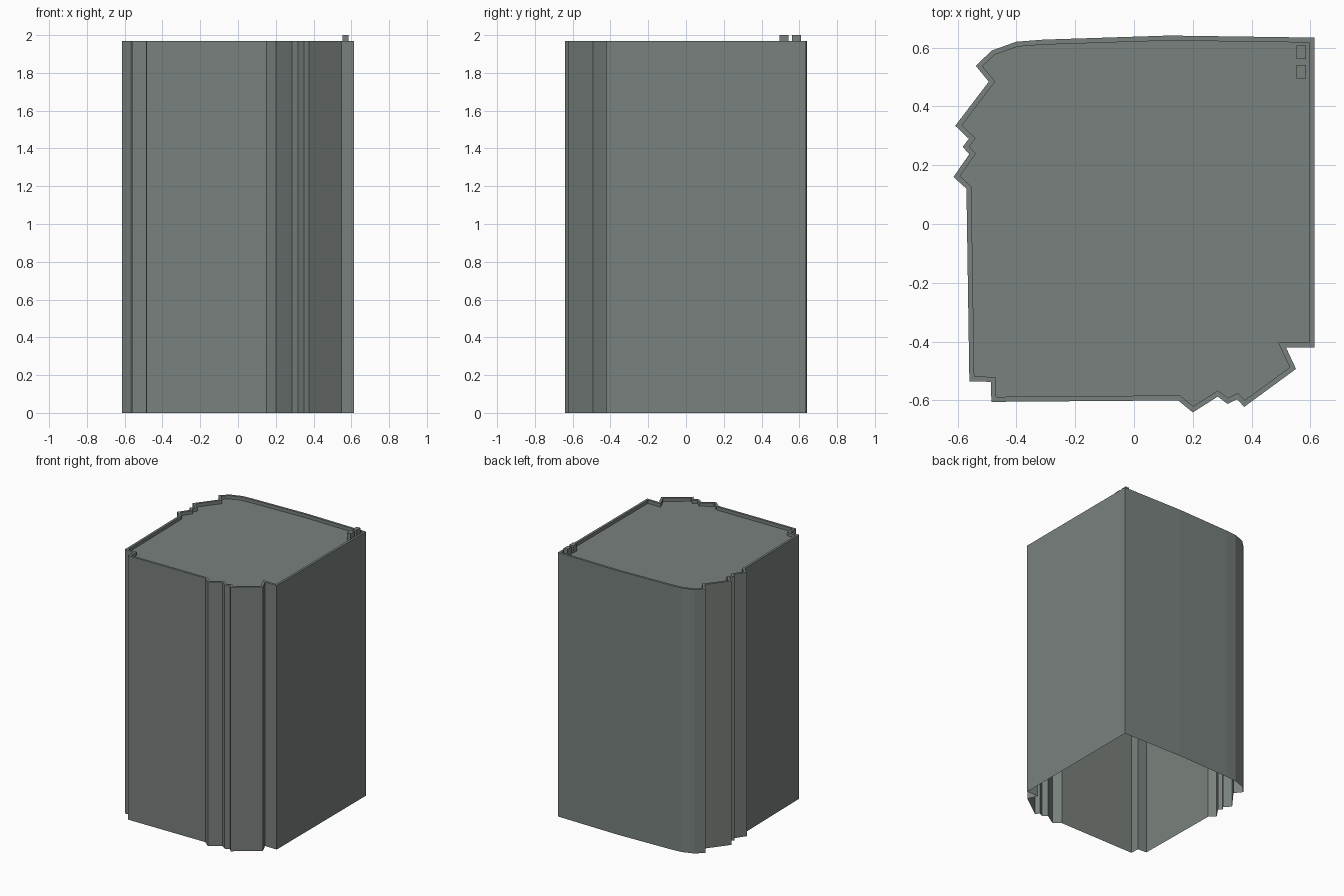
import bpy, bmesh
from mathutils import Vector

if "Cube" in bpy.data.objects:
    bpy.data.objects.remove(bpy.data.objects["Cube"])

TOP, ROOF, INSET = 1.97, 1.945, 0.017

# Building footprint, clockwise seen from above
OUTLINE = [
    (-0.40, 0.620), (-0.31, 0.627), (0.12, 0.641), (0.614, 0.634), (0.614, -0.42),
    (0.517, -0.42), (0.551, -0.493), (0.375, -0.622), (0.35, -0.596),
    (0.318, -0.612), (0.285, -0.587), (0.20, -0.641), (0.15, -0.6),
    (-0.485, -0.605), (-0.487, -0.537), (-0.56, -0.535), (-0.57, 0.120),
    (-0.614, 0.160), (-0.56, 0.238), (-0.583, 0.262), (-0.562, 0.290),
    (-0.608, 0.334), (-0.494, 0.484), (-0.538, 0.538), (-0.484, 0.590)]

# Dark grey-green concrete
MAT = bpy.data.materials.new("dark_concrete")
MAT.diffuse_color = (0.19, 0.22, 0.205, 1)
MAT.use_nodes = True
MAT.node_tree.nodes["Principled BSDF"].inputs["Base Color"].default_value = MAT.diffuse_color


def inset(points, d):
    """Mitred inward offset of a clockwise outline."""
    pts = [Vector(p) for p in points]
    result = []
    for i, p in enumerate(pts):
        a = (p - pts[i - 1]).normalized()
        b = (pts[(i + 1) % len(pts)] - p).normalized()
        na, nb = Vector((a.y, -a.x)), Vector((b.y, -b.x))
        result.append(p + (na + nb) * d / (1 + na.dot(nb)))
    return result


def ring(bm, points, z):
    return [bm.verts.new((p[0], p[1], z)) for p in points]


def bridge(bm, lower, upper):
    n = len(lower)
    for i in range(n):
        j = (i + 1) % n
        bm.faces.new((lower[j], lower[i], upper[i], upper[j]))


def finish(bm, name):
    mesh = bpy.data.meshes.new(name)
    bmesh.ops.recalc_face_normals
    bm.to_mesh(mesh)
    bm.free()
    mesh.materials.append(MAT)
    obj = bpy.data.objects.new(name, mesh)
    bpy.context.collection.objects.link(obj)


# Outer walls, parapet and sunken flat roof; open underneath
bm = bmesh.new()
inner = inset(OUTLINE, INSET)
rings = [ring(bm, OUTLINE, 0), ring(bm, OUTLINE, TOP),
         ring(bm, inner, TOP), ring(bm, inner, ROOF)]
for low, high in zip(rings, rings[1:]):
    bridge(bm, low, high)
bm.faces.new(rings[-1])
finish(bm, "building_shell")

# Two small rooftop vents in the back right corner
for name, x, y in (("roof_vent_back", 0.569, 0.584), ("roof_vent_front", 0.569, 0.518)):
    bm = bmesh.new()
    w, d = 0.0155, 0.0235
    base = [(x - w, y + d), (x + w, y + d), (x + w, y - d), (x - w, y - d)]
    low, high = ring(bm, base, ROOF), ring(bm, base, 2.0)
    bridge(bm, low, high)
    bm.faces.new(high)
    finish(bm, name)
